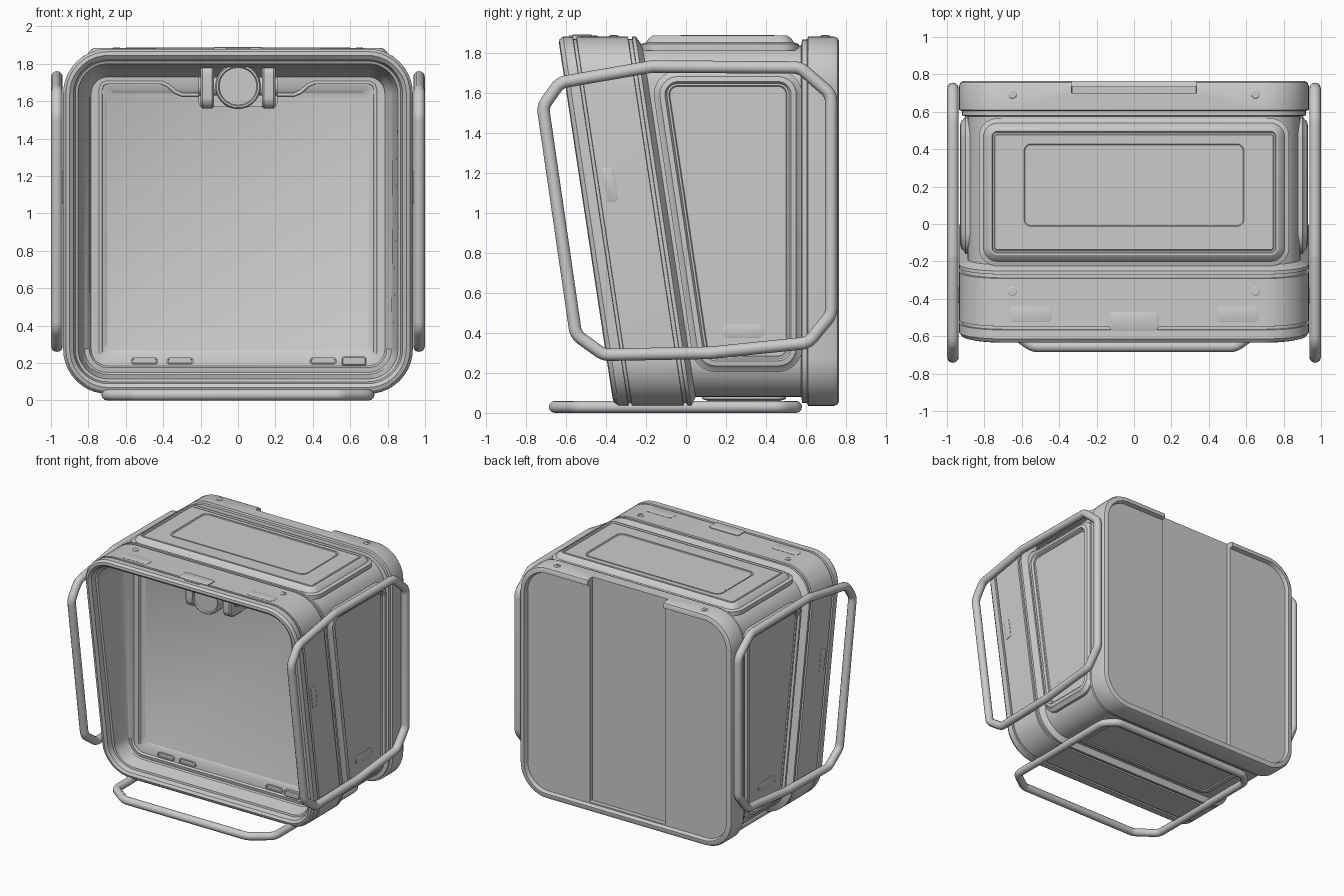
import bpy, bmesh
from math import pi, sin, cos, tan, acos
from mathutils import Vector as V

if "Cube" in bpy.data.objects:
    bpy.data.objects.remove(bpy.data.objects["Cube"])

SLANT = 0.151  # lean of the front face


def prof(pts, inset=0, r=0.05, n=8):
    """Convex counter-clockwise outline, inset and with filleted corners."""
    P = [V(p) for p in pts]
    out, m = [], len(P)
    for i in range(m):
        a, b = (P[i - 1] - P[i]).normalized(), (P[(i + 1) % m] - P[i]).normalized()
        half = acos(max(-1, min(1, a.dot(b)))) / 2
        bis = (a + b).normalized()
        c = P[i] + bis * (inset / sin(half))
        centre = c + bis * (r / sin(half))
        t = r / tan(half)
        s, e = c + a * t - centre, c + b * t - centre
        sweep = pi - 2 * half
        for k in range(n + 1):
            f = k / n
            out.append(centre + (s * sin((1 - f) * sweep) + e * sin(f * sweep)) / sin(sweep))
    return out


def rect(x0, x1, y0, y1):
    return [(x0, y0), (x1, y0), (x1, y1), (x0, y1)]


def circle(cx, cy, r, n=32):
    return [V((cx + r * cos(2 * pi * i / n), cy + r * sin(2 * pi * i / n))) for i in range(n)]


def smooth(ob):
    bpy.ops.object.select_all(action='DESELECT')
    ob.select_set(True)
    bpy.context.view_layer.objects.active = ob
    bpy.ops.object.shade_smooth_by_angle(angle=pi / 6)


def loft(name, rings, mirror=False):
    """Skin a stack of 3D rings and cap both ends."""
    bm = bmesh.new()
    R = [[bm.verts.new(p) for p in ring] for ring in rings]
    n = len(R[0])
    for A, B in zip(R, R[1:]):
        for i in range(n):
            j = (i + 1) % n
            bm.faces.new((A[i], A[j], B[j], B[i]))
    bm.faces.new(R[0])
    bm.faces.new(R[-1])
    bmesh.ops.recalc_face_normals(bm, faces=bm.faces)
    me = bpy.data.meshes.new(name)
    bm.to_mesh(me)
    bm.free()
    ob = bpy.data.objects.new(name, me)
    bpy.context.collection.objects.link(ob)
    if mirror:
        ob.modifiers.new("Mirror", 'MIRROR')
    smooth(ob)
    return ob


AX = {'x': lambda u, v, d: (d, u, v), 'y': lambda u, v, d: (u, d, v), 'z': lambda u, v, d: (u, v, d)}


def panel(name, axis, pts, layers, r=0.05, mirror=False):
    """Stepped plate: layers are (inset, height along the axis)."""
    return loft(name, [[AX[axis](p.x, p.y, d) for p in prof(pts, i, max(r - i, 0.008))]
                       for i, d in layers], mirror)


def turned(name, axis, cx, cy, layers, mirror=False):
    """Turned part: layers are (radius, position along the axis)."""
    return loft(name, [[AX[axis](p.x, p.y, d) for p in circle(cx, cy, r)] for r, d in layers], mirror)


def tube(name, pts, r, closed=True, mirror=False):
    cu = bpy.data.curves.new(name, 'CURVE')
    cu.dimensions = '3D'
    cu.bevel_depth, cu.bevel_resolution, cu.use_fill_caps = r, 4, True
    sp = cu.splines.new('POLY')
    sp.points.add(len(pts) - 1)
    for q, p in zip(sp.points, pts):
        q.co = (*p, 1)
    sp.use_cyclic_u = closed
    ob = bpy.data.objects.new(name, cu)
    bpy.context.collection.objects.link(ob)
    if mirror:
        ob.modifiers.new("Mirror", 'MIRROR')
    return ob


# Housing: one skin from the inner panel, over the front rim, to the back
OUTER = rect(-0.935, 0.935, 0.035, 1.88)
LAYERS = [  # inset, y, lean
    (0.235, -0.172, 0), (0.215, -0.185, 0), (0.15, -0.19, 0), (0.14, -0.215, 0.1),
    (0.115, -0.235, 0.3), (0.105, -0.28, 0.6), (0.08, -0.44, 1), (0.065, -0.445, 1),
    (0.055, -0.485, 1), (0.035, -0.5, 1), (0.015, -0.495, 1), (0, -0.475, 1),
    (0, -0.427, 1), (0.012, -0.425, 1), (0.012, -0.41, 1), (0, -0.408, 1),
    (0, -0.152, 1), (0.012, -0.15, 1), (0.012, -0.132, 1), (0, -0.13, 1), (0, -0.112, 1),
    (0.045, -0.085, 1), (0.045, 0.575, 0), (0.015, 0.58, 0), (0.015, 0.605, 0), (0, 0.61, 0),
    (0, 0.74, 0), (0.008, 0.757, 0), (0.025, 0.765, 0), (0.045, 0.765, 0), (0.055, 0.735, 0)]
body = loft("housing", [[(p.x, y - s * SLANT * (p.y - 0.955), p.y)
                         for p in prof(OUTER, i, max(0.24 - i, 0.035), 10)] for i, y, s in LAYERS])

# Wide channel down the back, open at the top
cut = panel("back_channel_cutter", 'y', rect(-0.333, 0.333, 0.10, 2.1), [(0, 0.70), (0, 0.9)], 0.008)
cut.hide_render = True
cut.hide_viewport = True
bo = body.modifiers.new("Channel", 'BOOLEAN')
bo.object, bo.operation, bo.solver = cut, 'DIFFERENCE', 'EXACT'
bpy.context.view_layer.objects.active = body
bpy.ops.object.modifier_apply(modifier="Channel")
bpy.data.objects.remove(cut)
smooth(body)

# Raised panels on the top, sides and underside
panel("top_panel", 'z', rect(-0.83, 0.83, -0.225, 0.565),
      [(0, 1.81), (0, 1.842), (0.025, 1.85), (0.04, 1.872), (0.06, 1.885), (0.07, 1.885),
       (0.075, 1.876), (0.083, 1.876), (0.088, 1.882)], 0.1)
panel("top_window", 'z', rect(-0.60, 0.60, -0.025, 0.44),
      [(0, 1.87), (0, 1.888), (0.012, 1.888), (0.017, 1.884)], 0.05)
SIDE = [(0.045, 0.205), (0.58, 0.205), (0.58, 1.71), (-0.18, 1.71)]
panel("side_panel", 'x', SIDE,
      [(0, 0.87), (0, 0.90), (0.02, 0.912), (0.03, 0.925), (0.055, 0.93), (0.065, 0.915),
       (0.075, 0.915), (0.08, 0.908)], 0.12, True)
panel("bottom_panel", 'z', rect(-0.64, 0.64, 0.08, 0.50),
      [(0, 0.09), (0, 0.07), (0.03, 0.06), (0.045, 0.06), (0.05, 0.068)], 0.06)

# Small side fittings
panel("side_pill", 'x', rect(0.18, 0.39, 0.375, 0.442), [(0, 0.90), (0, 0.914), (0.008, 0.917)], 0.032, True)
panel("side_latch", 'x', [(-0.395, 1.05), (-0.338, 1.06), (-0.365, 1.23), (-0.425, 1.22)],
      [(0, 0.92), (0, 0.938), (0.006, 0.941)], 0.015, True)

# Top latches and slotted screws
panel("centre_latch", 'z', rect(-0.13, 0.13, -0.57, -0.47), [(0, 1.86), (0, 1.886), (0.006, 1.889)], 0.02)
panel("centre_latch_lip", 'z', rect(-0.065, 0.065, -0.585, -0.56), [(0, 1.86), (0, 1.884)], 0.008)
panel("side_top_latch", 'z', rect(0.44, 0.665, -0.525, -0.44), [(0, 1.86), (0, 1.882), (0.005, 1.884)], 0.025, True)
for tag, y in (("front", -0.36), ("back", 0.695)):
    turned(tag + "_screw", 'z', 0.65, y, [(0.024, 1.86), (0.024, 1.883), (0.019, 1.886)], True)
    panel(tag + "_screw_slot", 'z', [(0.634, y - 0.011), (0.64, y - 0.017), (0.666, y + 0.011), (0.66, y + 0.017)],
          [(0, 1.87), (0, 1.888)], 0.001, True)

# Tubular guard loops
GUARD = [(-0.41, 0.29), (0.12, 0.30), (0.61, 0.35), (0.725, 0.49), (0.725, 1.59),
         (0.57, 1.725), (-0.17, 1.73), (-0.63, 1.65), (-0.715, 1.53), (-0.55, 0.39)]
tube("side_guard", [(0.968, p.x, p.y) for p in prof(GUARD, 0, 0.08, 5)], 0.031, True, True)
FOOT = [(-0.70, 0.47), (-0.70, -0.54), (-0.54, -0.655), (0.54, -0.655), (0.70, -0.54), (0.70, 0.47),
        (0.62, 0.55), (-0.62, 0.55)]
tube("foot_loop", [(p.x, p.y, 0.03) for p in prof(FOOT, 0, 0.08, 5)], 0.03)

# Bead around the inner panel, dipping below the lamp
BEAD = [(0.735, 0.25), (0.735, 1.66), (0.725, 1.69), (0.70, 1.70), (0.41, 1.70), (0.375, 1.685),
        (0.335, 1.65), (0.30, 1.635), (0.15, 1.635)]
tube("panel_bead", [(x, -0.183, z) for x, z in BEAD], 0.01, False, True)

# Lamp and its two hanging brackets
turned("lamp", 'y', 0, 1.68, [(0.10, -0.17), (0.12, -0.22), (0.122, -0.40), (0.115, -0.415),
                              (0.105, -0.415), (0.10, -0.405)])
panel("lamp_bracket", 'x', [(-0.385, 1.56), (-0.17, 1.56), (-0.17, 1.80), (-0.385, 1.80)],
      [(0.012, 0.128), (0, 0.138), (0, 0.19), (0.012, 0.20)], 0.06, True)
turned("lamp_pivot", 'x', -0.285, 1.68, [(0.05, 0.05), (0.05, 0.21), (0.035, 0.21), (0.03, 0.202)], True)
panel("lamp_back_plate", 'y', rect(-0.21, 0.21, 1.57, 1.80), [(0, -0.16), (0, -0.20)], 0.02)

# Vents and a switch on the lower inner ledge
for k, x in enumerate((-0.50, -0.31, 0.455)):
    panel(f"ledge_vent_{k + 1}", 'y', rect(x - 0.072, x + 0.072, 0.19, 0.23),
          [(0, -0.17), (0, -0.20), (0.007, -0.20), (0.009, -0.192)], 0.018)
panel("ledge_switch", 'y', rect(0.555, 0.685, 0.185, 0.235), [(0, -0.17), (0, -0.205), (0.006, -0.21)], 0.012)
